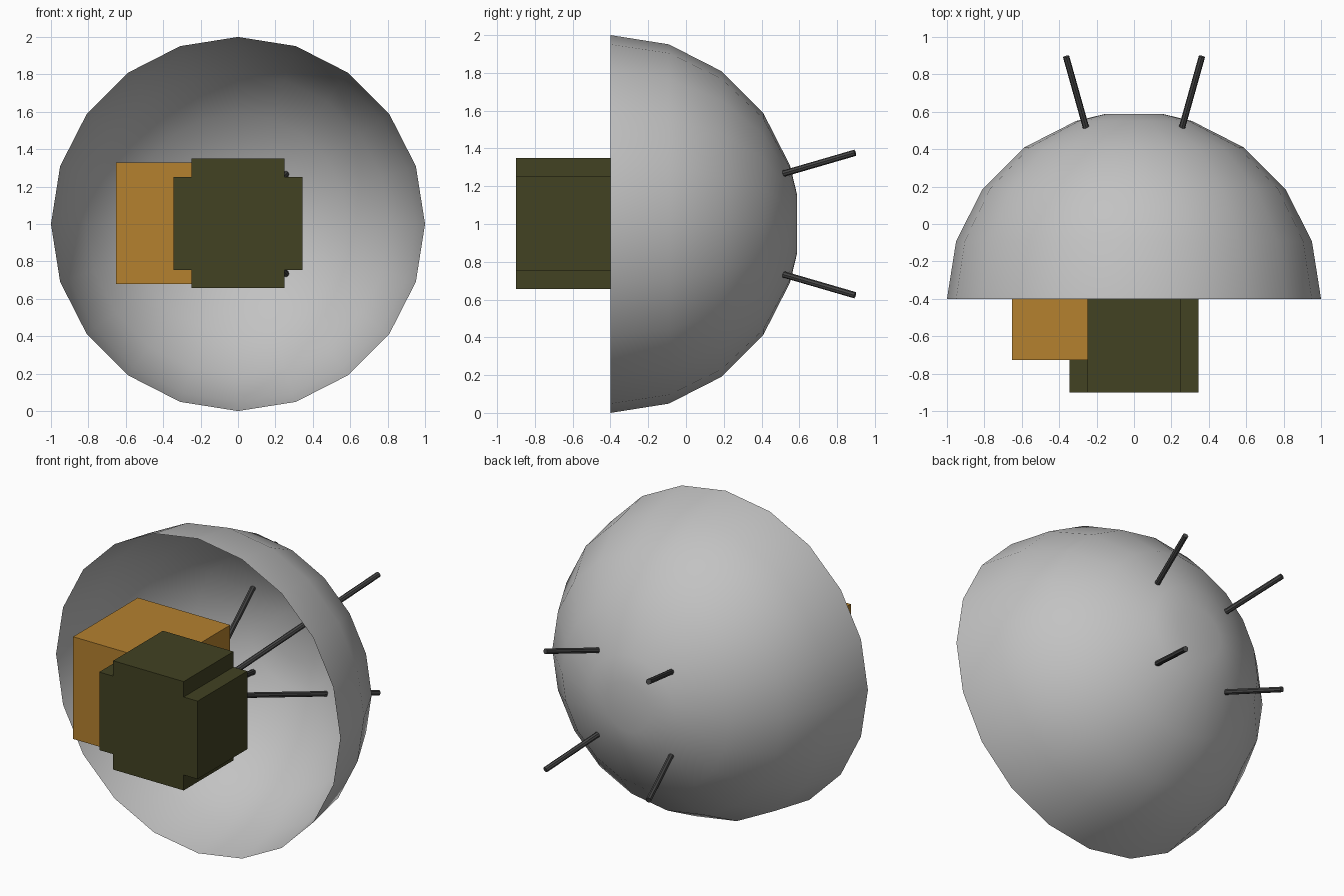
import bpy, bmesh, math
from mathutils import Vector

cube = bpy.data.objects.get("Cube")
if cube:
    bpy.data.objects.remove(cube, do_unlink=True)

CENTRE = Vector((0, -0.4, 1.0))


def material(name, rgb):
    mat = bpy.data.materials.new(name)
    mat.use_nodes = True
    mat.diffuse_color = (*rgb, 1)
    mat.node_tree.nodes["Principled BSDF"].inputs["Base Color"].default_value = (*rgb, 1)
    return mat


def finish(name, bm, mat, location=(0, 0, 0), smooth=False):
    mesh = bpy.data.meshes.new(name)
    bm.to_mesh(mesh)
    bm.free()
    mesh.materials.append(mat)
    for poly in mesh.polygons:
        poly.use_smooth = smooth
    obj = bpy.data.objects.new(name, mesh)
    obj.location = location
    bpy.context.collection.objects.link(obj)
    return obj


grey = material("light grey", (0.54, 0.54, 0.54))
olive = material("dark olive", (0.054, 0.054, 0.016))
orange = material("ochre orange", (0.46, 0.22, 0.028))
charcoal = material("charcoal", (0.06, 0.06, 0.06))

# Open half-sphere shell: an arc revolved round the y axis, closed by a flat disc
bm = bmesh.new()
arc = [bm.verts.new((0, math.sin(a), math.cos(a)))
       for a in map(math.radians, (0, 18, 36, 54, 72, 81))]
edges = [bm.edges.new(pair) for pair in zip(arc, arc[1:])]
bmesh.ops.spin(bm, geom=arc + edges, cent=(0, 0, 0), axis=(0, 1, 0),
               angle=math.tau, steps=20)
bmesh.ops.remove_doubles(bm, verts=bm.verts, dist=0.001)
top = max(v.co.y for v in bm.verts)
bmesh.ops.contextual_create(
    bm, geom=[e for e in bm.edges if all(v.co.y > top - 0.001 for v in e.verts)])
for face in bm.faces:
    face.normal_update()
    if face.normal.dot(face.calc_center_median()) < 0:
        face.normal_flip()
finish("dome_shell", bm, grey, CENTRE, smooth=True)

# Front block: plus-shaped outline extruded along y
wide, narrow, depth = 0.346, 0.248, 0.5
corner = [(wide, narrow), (narrow, narrow), (narrow, wide)]
outline = []
for turn in range(4):
    for x, z in corner:
        for _ in range(turn):
            x, z = -z, x
        outline.append((x, z))
bm = bmesh.new()
base = bm.faces.new([bm.verts.new((x, 0, z)) for x, z in outline])
ext = bmesh.ops.extrude_face_region(bm, geom=[base], use_keep_orig=True)
bmesh.ops.translate(bm, vec=(0, -depth, 0),
                    verts=[g for g in ext["geom"] if isinstance(g, bmesh.types.BMVert)])
bmesh.ops.recalc_face_normals(bm, faces=bm.faces)
finish("front_block", bm, olive, CENTRE + Vector((0, 0, 0.003)))

# Side box, set partly into the shell
bm = bmesh.new()
bmesh.ops.create_cube(bm, size=0.65)
finish("side_box", bm, orange, (-0.326, -0.402, 1.003))

# Four rods that radiate from the centre and pierce the shell
for sx, side in ((1, "left"), (-1, "right")):
    for sz, level in ((1, "upper"), (-1, "lower")):
        reach = Vector((sx * 0.363, 1.295, sz * 0.377))
        bm = bmesh.new()
        bmesh.ops.create_cone(bm, cap_ends=True, segments=8, radius1=0.017,
                              radius2=0.017, depth=reach.length)
        rod = finish(f"{level}_{side}_rod", bm, charcoal, CENTRE + reach / 2)
        rod.rotation_euler = reach.to_track_quat("Z", "Y").to_euler()
